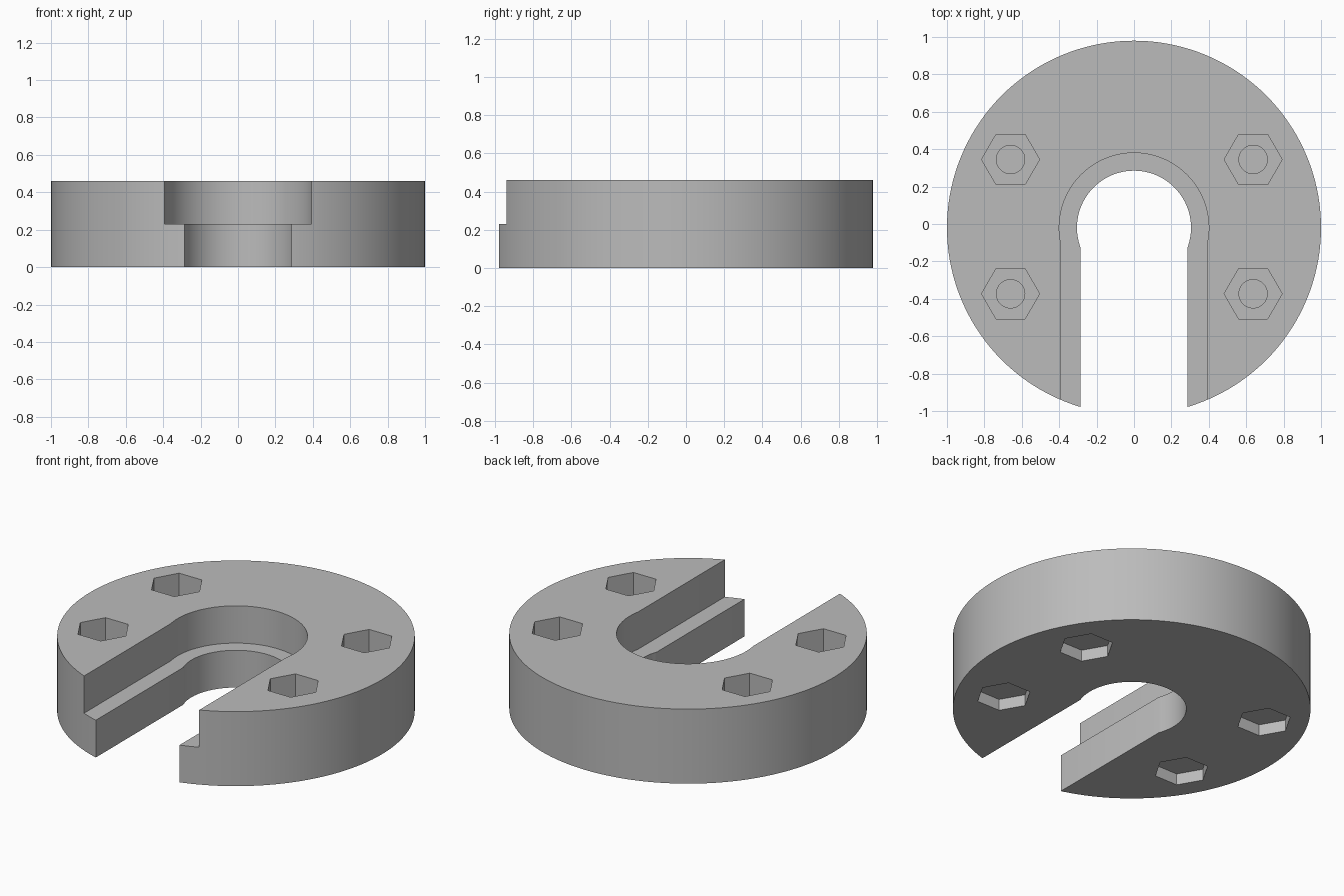
import bpy, bmesh
from math import sin, cos, pi, asin, sqrt

cube = bpy.data.objects.get("Cube")
if cube:
    bpy.data.objects.remove(cube, do_unlink=True)

CY = -0.02       # y of the disc centre
HEIGHT = 0.46
STEP = 0.23      # ledge height inside the slot

grey = bpy.data.materials.new("plain grey")
grey.use_nodes = True
grey.diffuse_color = (0.5, 0.5, 0.5, 1)
grey.node_tree.nodes["Principled BSDF"].inputs["Base Color"].default_value = (0.5, 0.5, 0.5, 1)


def ring(x, y, radius, sides):
    return [(x + radius * cos(2 * pi * i / sides), y + radius * sin(2 * pi * i / sides))
            for i in range(sides)]


def keyhole(radius, half_width, sides=72):
    """Round opening that runs out to the front as a straight slot."""
    drop = asin(sqrt(radius ** 2 - half_width ** 2) / radius)
    sweep = pi + 2 * drop
    arc = [(radius * cos(-drop + sweep * i / sides), CY + radius * sin(-drop + sweep * i / sides))
           for i in range(sides + 1)]
    return arc + [(-half_width, -1.2), (half_width, -1.2)]


def prism(name, outline, z0, z1):
    bm = bmesh.new()
    base = bm.faces.new([bm.verts.new((x, y, z0)) for x, y in outline])
    top = bmesh.ops.extrude_face_region(bm, geom=[base])["geom"]
    bmesh.ops.translate(bm, vec=(0, 0, z1 - z0),
                        verts=[v for v in top if isinstance(v, bmesh.types.BMVert)])
    bmesh.ops.recalc_face_normals(bm, faces=bm.faces)
    mesh = bpy.data.meshes.new(name)
    bm.to_mesh(mesh)
    bm.free()
    mesh.materials.append(grey)
    obj = bpy.data.objects.new(name, mesh)
    bpy.context.collection.objects.link(obj)
    return obj


def cut(target, outline, z0, z1):
    cutter = prism("cutter", outline, z0, z1)
    cutter.hide_render = True
    mod = target.modifiers.new("cut", "BOOLEAN")
    mod.operation, mod.solver, mod.object = "DIFFERENCE", "EXACT", cutter
    bpy.ops.object.modifier_apply(modifier=mod.name)
    bpy.data.objects.remove(cutter, do_unlink=True)


# Round body
body = prism("slotted_disc", ring(0, CY, 1, 144), 0, HEIGHT)
bpy.context.view_layer.objects.active = body
body.select_set(True)

# Stepped slot: wide above the ledge, narrow below
cut(body, keyhole(0.305, 0.286), -0.1, HEIGHT + 0.1)
cut(body, keyhole(0.4, 0.393), STEP, HEIGHT + 0.1)

# Hexagonal pockets above and below, with a blind bolt hole under each upper one
for x in (-0.66, 0.637):
    for y in (-0.373, 0.345):
        cut(body, ring(x, y, 0.155, 6), 0.24, HEIGHT + 0.1)
        cut(body, ring(x, y, 0.155, 6), -0.1, 0.07)
        cut(body, ring(x, y, 0.076, 32), 0.085, 0.3)

bpy.ops.object.shade_smooth_by_angle(angle=pi / 6)
